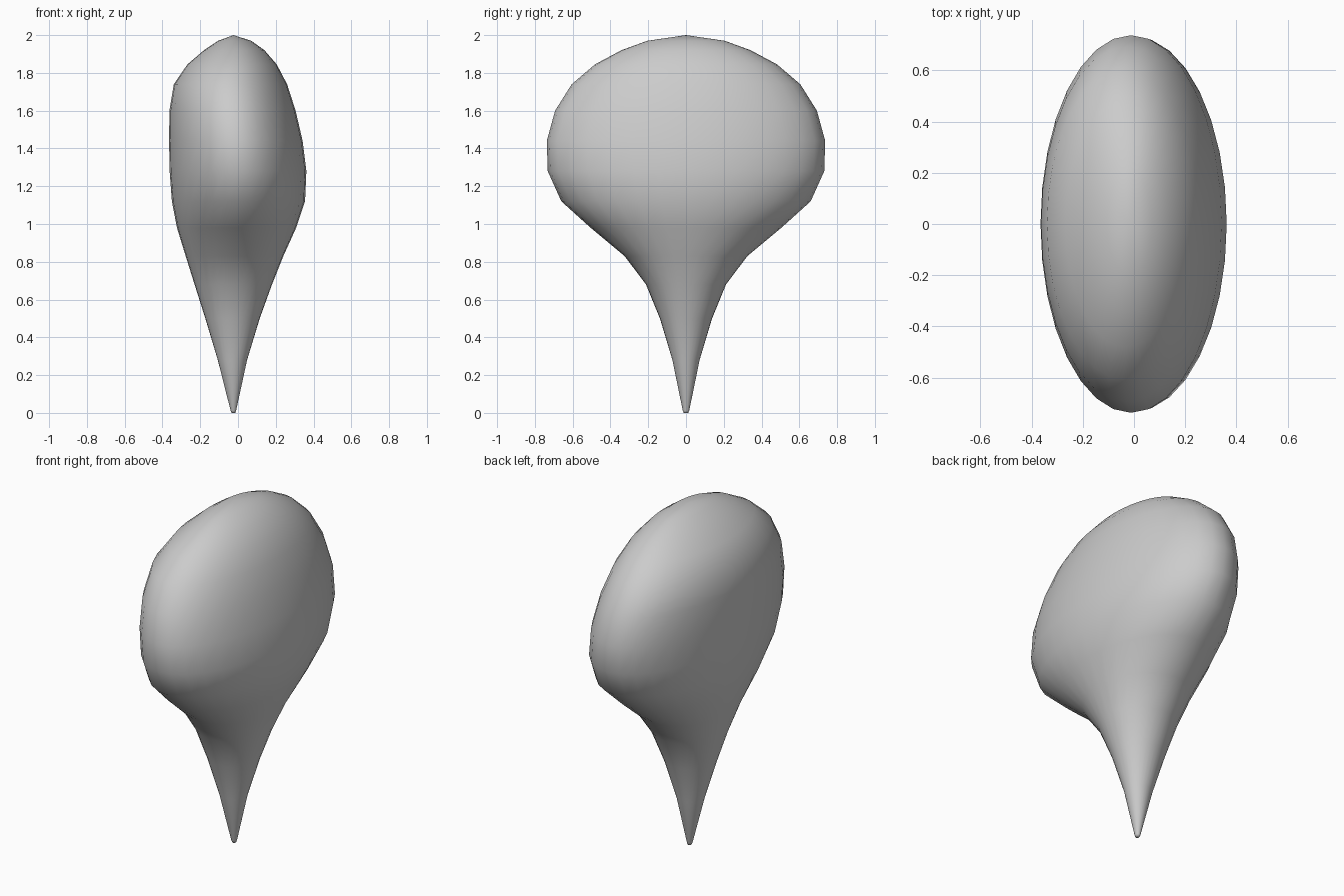
import bpy, bmesh
from math import sin, cos, pi

if "Cube" in bpy.data.objects:
    bpy.data.objects.remove(bpy.data.objects["Cube"])

SEGMENTS = 32
# Profile rings: height, left x, right x, half depth in y
RINGS = [
    (0.000, -0.034, -0.014, 0.012),
    (0.012, -0.039, -0.010, 0.017),
    (0.28, -0.107, 0.048, 0.072),
    (0.50, -0.173, 0.115, 0.138),
    (0.68, -0.230, 0.180, 0.212),
    (0.83, -0.277, 0.240, 0.325),
    (0.98, -0.323, 0.308, 0.505),
    (1.12, -0.350, 0.355, 0.660),
    (1.28, -0.362, 0.362, 0.732),
    (1.44, -0.365, 0.342, 0.737),
    (1.60, -0.363, 0.305, 0.693),
    (1.74, -0.340, 0.260, 0.605),
    (1.845, -0.268, 0.205, 0.482),
    (1.92, -0.180, 0.140, 0.342),
    (1.97, -0.105, 0.070, 0.205),
]
TOP = (-0.024, 0, 2.0)

# Flattened drop body: elliptical rings lofted from tip to crown
bm = bmesh.new()
loops = []
for z, left, right, depth in RINGS:
    cx, rx = (left + right) / 2, (right - left) / 2
    angles = [2 * pi * i / SEGMENTS for i in range(SEGMENTS)]
    loops.append([bm.verts.new((cx + rx * cos(a), depth * sin(a), z)) for a in angles])

for low, high in zip(loops, loops[1:]):
    for i in range(SEGMENTS):
        j = (i + 1) % SEGMENTS
        bm.faces.new((low[i], low[j], high[j], high[i]))

# Tip cap and crown fan
bm.faces.new(loops[0][::-1])
crown = bm.verts.new(TOP)
for i in range(SEGMENTS):
    bm.faces.new((loops[-1][i], loops[-1][(i + 1) % SEGMENTS], crown))
for f in bm.faces:
    f.smooth = True

mesh = bpy.data.meshes.new("drop_body")
bm.to_mesh(mesh)
bm.free()
body = bpy.data.objects.new("drop_body", mesh)
bpy.context.collection.objects.link(body)
